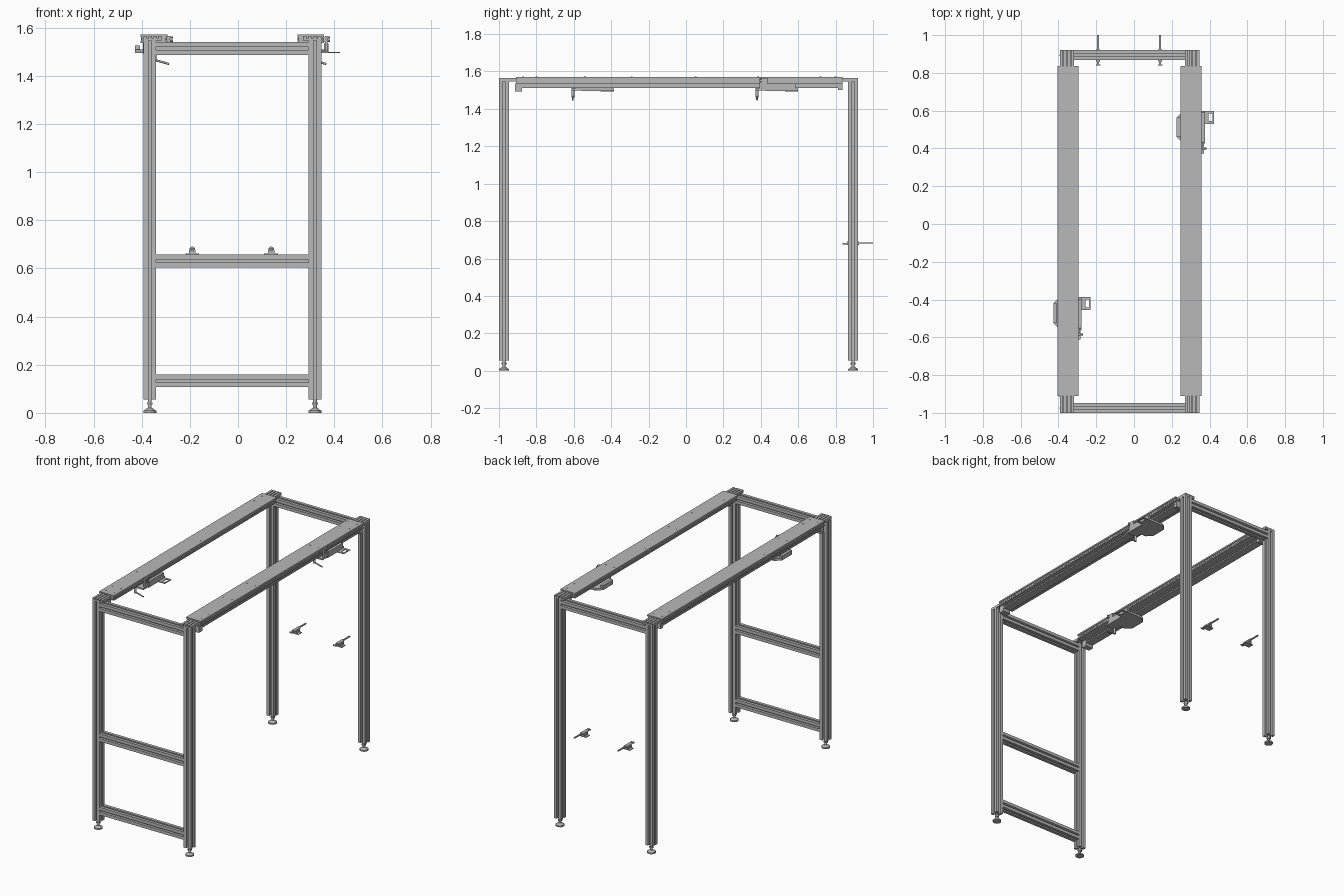
import bpy
import bmesh
from math import pi, radians
from mathutils import Matrix, Vector

cube = bpy.data.objects.get("Cube")
if cube:
    bpy.data.objects.remove(cube)

metal = bpy.data.materials.new("brushed grey metal")
metal.use_nodes = True
GREY = (0.48, 0.48, 0.48, 1)
metal.diffuse_color = GREY
metal.node_tree.nodes["Principled BSDF"].inputs["Base Color"].default_value = GREY

MID = -0.0235      # symmetry plane of the frame
LEG = 0.343        # leg offset from that plane
BEAM = 0.3255      # top beam offset
HALF = 0.0265      # half width of a slotted profile
FRONT, BACK = -1 + HALF, 0.92 - HALF
LEG_TOP = 1.548


def finish(name, bm, smooth=False):
    bmesh.ops.recalc_face_normals(bm, faces=bm.faces)
    mesh = bpy.data.meshes.new(name)
    bm.to_mesh(mesh)
    bm.free()
    mesh.materials.append(metal)
    obj = bpy.data.objects.new(name, mesh)
    bpy.context.collection.objects.link(obj)
    if smooth:
        bpy.ops.object.select_all(action='DESELECT')
        obj.select_set(True)
        bpy.context.view_layer.objects.active = obj
        bpy.ops.object.shade_smooth_by_angle(angle=radians(35))
    return obj


def box(bm, x0, x1, y0, y1, z0, z1):
    centre = Vector((x0 + x1, y0 + y1, z0 + z1)) / 2
    size = (abs(x1 - x0), abs(y1 - y0), abs(z1 - z0), 1)
    bmesh.ops.create_cube(bm, size=1, matrix=Matrix.Translation(centre) @ Matrix.Diagonal(size))


def rod(bm, start, end, r0, r1=None, sides=16):
    a, b = Vector(start), Vector(end)
    turn = (b - a).to_track_quat('Z', 'Y').to_matrix().to_4x4()
    bmesh.ops.create_cone(bm, cap_ends=True, segments=sides, radius1=r0,
                          radius2=r0 if r1 is None else r1, depth=(b - a).length,
                          matrix=Matrix.Translation((a + b) / 2) @ turn)


def prism(bm, outline, move):
    """Extrude a closed outline given as 3D points."""
    face = bm.faces.new([bm.verts.new(p) for p in outline])
    new = bmesh.ops.extrude_face_region(bm, geom=[face])["geom"]
    bmesh.ops.translate(bm, vec=move, verts=[v for v in new if isinstance(v, bmesh.types.BMVert)])


def slotted_bar(name, start, end):
    """Square extrusion with a T-slot down each side."""
    side = [(HALF, -HALF), (HALF, -0.006), (0.021, -0.006), (0.021, -0.011), (0.011, -0.006),
            (0.011, 0.006), (0.021, 0.011), (0.021, 0.006), (HALF, 0.006)]
    a, b = Vector(start), Vector(end)
    axis = (b - a).normalized()
    u = Vector((0, 1, 0)) if abs(axis.x) > 0.5 else Vector((1, 0, 0))
    v = axis.cross(u)
    outline = []
    for _ in range(4):
        outline += [a + u * p + v * q for p, q in side]
        u, v = v, -u
    bm = bmesh.new()
    prism(bm, outline, b - a)
    finish(name, bm)


# Legs, feet and rail ends
for sx, sname in ((-1, "right"), (1, "left")):
    x = MID + sx * LEG
    for y, yname in ((FRONT, "front"), (BACK, "back")):
        label = f"{yname}_{sname}"
        slotted_bar(f"{label}_leg", (x, y, 0.055), (x, y, LEG_TOP))

        bm = bmesh.new()
        rod(bm, (x, y, 0), (x, y, 0.009), 0.027, sides=24)
        rod(bm, (x, y, 0.009), (x, y, 0.02), 0.025, 0.011, sides=24)
        rod(bm, (x, y, 0.02), (x, y, 0.056), 0.008)
        rod(bm, (x, y, 0.034), (x, y, 0.043), 0.014, sides=6)
        finish(f"{label}_foot", bm, True)

        # Ribbed strip joining the leg top to the beam
        bm = bmesh.new()
        outer = x + sx * HALF
        y0, y1 = (-1, -0.89) if y < 0 else (0.82, 0.92)
        box(bm, outer, outer - sx * 0.076, y0, y1, LEG_TOP - 0.001, 1.555)
        for i in range(4):
            rib = outer - sx * 0.0203 * i
            box(bm, rib, rib - sx * 0.015, y0, y1, 1.554, 1.565)
        finish(f"{label}_rail_end", bm)

# Cross bars
INNER = LEG - HALF
for name, y, z in (("front_top_bar", FRONT, 1.513), ("front_middle_bar", FRONT, 0.631),
                   ("front_bottom_bar", FRONT, 0.133), ("back_top_bar", BACK, 1.513)):
    slotted_bar(name, (MID - INNER, y, z), (MID + INNER, y, z))

# Long top beams
for sx, sname in ((-1, "right"), (1, "left")):
    x = MID + sx * BEAM
    bm = bmesh.new()
    box(bm, x - 0.0555, x + 0.0555, -0.91, 0.836, 1.561, 1.571)
    box(bm, x - 0.0555, x + 0.0555, -0.91, 0.836, 1.537, 1.544)
    box(bm, x - 0.051, x + 0.051, -0.907, 0.833, 1.543, 1.562)
    finish(f"{sname}_beam", bm)

    # Rows of pins in the sides and ends of the beam
    bm = bmesh.new()
    for i in range(86):
        y = -0.89 + i * 0.02
        rod(bm, (x - 0.0545, y, 1.5525), (x + 0.0545, y, 1.5525), 0.006, sides=6)
    for i in range(6):
        px = x - 0.043 + i * 0.0172
        rod(bm, (px, -0.91, 1.5525), (px, 0.836, 1.5525), 0.007, sides=6)
    finish(f"{sname}_beam_pins", bm)

    bm = bmesh.new()
    for y in (0.8, 0.72, 0.385, 0.05, -0.29, -0.54, -0.8, -0.87):
        for dx in (-0.03, 0.03):
            rod(bm, (x + dx, y, 1.569), (x + dx, y, 1.572), 0.005, sides=10)
    finish(f"{sname}_beam_screws", bm)

    # Slotted rail below the beam, with end blocks
    bm = bmesh.new()
    lx = MID + sx * LEG
    box(bm, lx - 0.02, lx + 0.02, -0.9, 0.836, 1.512, 1.538)
    for dx in (-0.022, 0.022):
        box(bm, lx + dx - 0.0045, lx + dx + 0.0045, -0.9, 0.836, 1.512, 1.521)
        box(bm, lx + dx - 0.0045, lx + dx + 0.0045, -0.9, 0.836, 1.53, 1.538)
    box(bm, lx - 0.028, lx + 0.028, -0.915, -0.876, 1.492, 1.537)
    box(bm, lx - 0.028, lx + 0.028, 0.812, 0.836, 1.5, 1.537)
    finish(f"{sname}_under_rail", bm)

# Clamp units hanging below the beams
for name, dx, dy in (("right_clamp", 0, 0), ("left_clamp", 0.653, 0.985)):
    bm = bmesh.new()
    x0, x1, y0, y1 = -0.427 + dx, -0.278 + dx, -0.56 + dy, -0.386 + dy
    c = 0.035
    outline = [(x0, y0 + c), (x0 + c, y0), (x1, y0), (x1, y1), (x0 + c, y1), (x0, y1 - c)]
    prism(bm, [(p, q, 1.495) for p, q in outline], Vector((0, 0, 0.014)))
    box(bm, x0, x0 + 0.02, y0 + c, y1 - c, 1.496, 1.525)
    box(bm, x1 - 0.018, x1, y0 + 0.01, y1 - 0.01, 1.505, 1.535)
    finish(f"{name}_plate", bm)

    # Forked tab
    bm = bmesh.new()
    tip = x1 + 0.048
    box(bm, x1 - 0.01, x1 + 0.02, y1 - 0.07, y1, 1.494, 1.499)
    box(bm, x1 + 0.02, tip, y1 - 0.07, y1 - 0.055, 1.494, 1.499)
    box(bm, x1 + 0.02, tip, y1 - 0.015, y1, 1.494, 1.499)
    box(bm, tip - 0.008, tip, y1 - 0.07, y1, 1.494, 1.499)
    finish(f"{name}_tab", bm)

    # Upright with bolts and a bent lever
    bm = bmesh.new()
    y = y0 - 0.025
    box(bm, x1 - 0.014, x1 - 0.004, y - 0.008, y0 + 0.01, 1.5, 1.566)
    for z in (1.545, 1.559):
        rod(bm, (x1 - 0.015, y, z), (x1 + 0.008, y, z), 0.005, sides=8)
    lever = y0 - 0.045
    box(bm, x1 - 0.08, x1 - 0.004, lever - 0.006, y0 + 0.01, 1.498, 1.508)
    rod(bm, (x1 - 0.068, lever, 1.515), (x1 - 0.068, lever, 1.46), 0.008)
    rod(bm, (x1 - 0.072, lever, 1.467), (x1 - 0.008, lever, 1.449), 0.0045)
    finish(f"{name}_lever", bm, True)

# Separate latch brackets behind the back legs
for i, x in enumerate((-0.19, 0.138)):
    bm = bmesh.new()
    box(bm, x - 0.029, x + 0.029, 0.875, 0.915, 0.658, 0.663)
    box(bm, x - 0.014, x + 0.014, 0.872, 0.918, 0.662, 0.676)
    rod(bm, (x, 0.86, 0.681), (x, 0.925, 0.681), 0.01, sides=12)
    box(bm, x - 0.005, x + 0.005, 0.92, 1.0, 0.679, 0.685)
    box(bm, x - 0.005, x + 0.005, 0.84, 0.87, 0.676, 0.683)
    box(bm, x - 0.012, x + 0.012, 0.838, 0.845, 0.676, 0.684)
    finish(f"latch_bracket_{i + 1}", bm)
